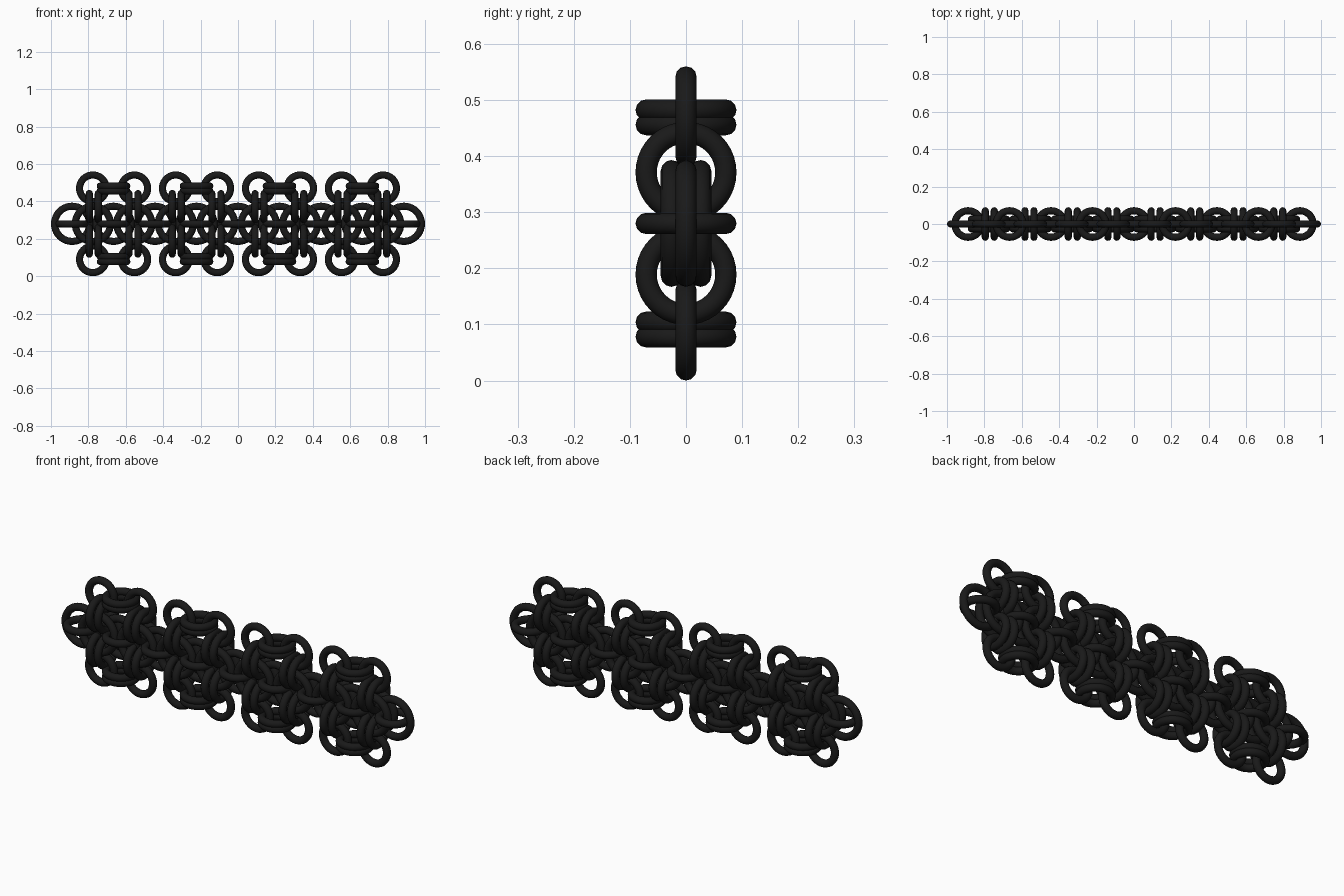
import bpy
from math import pi

if "Cube" in bpy.data.objects:
    bpy.data.objects.remove(bpy.data.objects["Cube"])

TUBE = 0.019           # wire radius
SMALL, BIG = 0.071, 0.094   # ring centre-line radii
MID = 0.28             # height of the chain axis
STEP = 0.2217          # spacing of the axial links

black = bpy.data.materials.new("black_metal")
black.diffuse_color = (0.01, 0.01, 0.01, 1)
black.use_nodes = True
black.node_tree.nodes["Principled BSDF"].inputs["Base Color"].default_value = black.diffuse_color

# Rotations that lay a ring in each plane
FLAT, FRONT, SIDE = (0, 0, 0), (pi / 2, 0, 0), (0, pi / 2, 0)

meshes = {}


def ring(name, loc, rot, radius):
    """Place a ring, sharing one mesh per radius."""
    if radius not in meshes:
        bpy.ops.mesh.primitive_torus_add(
            major_radius=radius, minor_radius=TUBE,
            major_segments=40, minor_segments=12)
        ob = bpy.context.object
        bpy.ops.object.shade_smooth()
        ob.data.materials.append(black)
        meshes[radius] = ob.data
    else:
        ob = bpy.data.objects.new(name, meshes[radius])
        bpy.context.collection.objects.link(ob)
    ob.name = name
    ob.location = loc
    ob.rotation_euler = rot


# Axial links: an upright and a flat ring crossing at each step
for i in range(-4, 5):
    x = i * STEP
    ring("axis_upright_ring", (x, 0, MID), FRONT, BIG)
    ring("axis_flat_ring", (x, 0, MID), FLAT, SMALL)

# Paired upright links between the steps
for i in range(-4, 4):
    for y in (-0.026, 0.026):
        ring("axis_pair_ring", ((i + 0.5) * STEP, y, MID), FRONT, BIG)

# Four clusters, mirrored above and below the axis
for c in (-3, -1, 1, 3):
    cx = c * STEP
    for up in (-1, 1):
        # Stacked flat rings joining the corner rings
        for dz in (0.176, 0.202):
            ring("cluster_flat_ring", (cx, 0, MID + up * dz), FLAT, SMALL)
        for side in (-1, 1):
            # Outer corner ring
            ring("corner_ring", (cx + side * 0.111, 0, MID + up * 0.19),
                 FRONT, SMALL)
            # Pair of crosswise rings tying the corner to the axis
            for d in (-0.024, 0.024):
                ring("cross_ring",
                     (cx + side * (0.106 + d), 0, MID + up * 0.091),
                     SIDE, SMALL)
